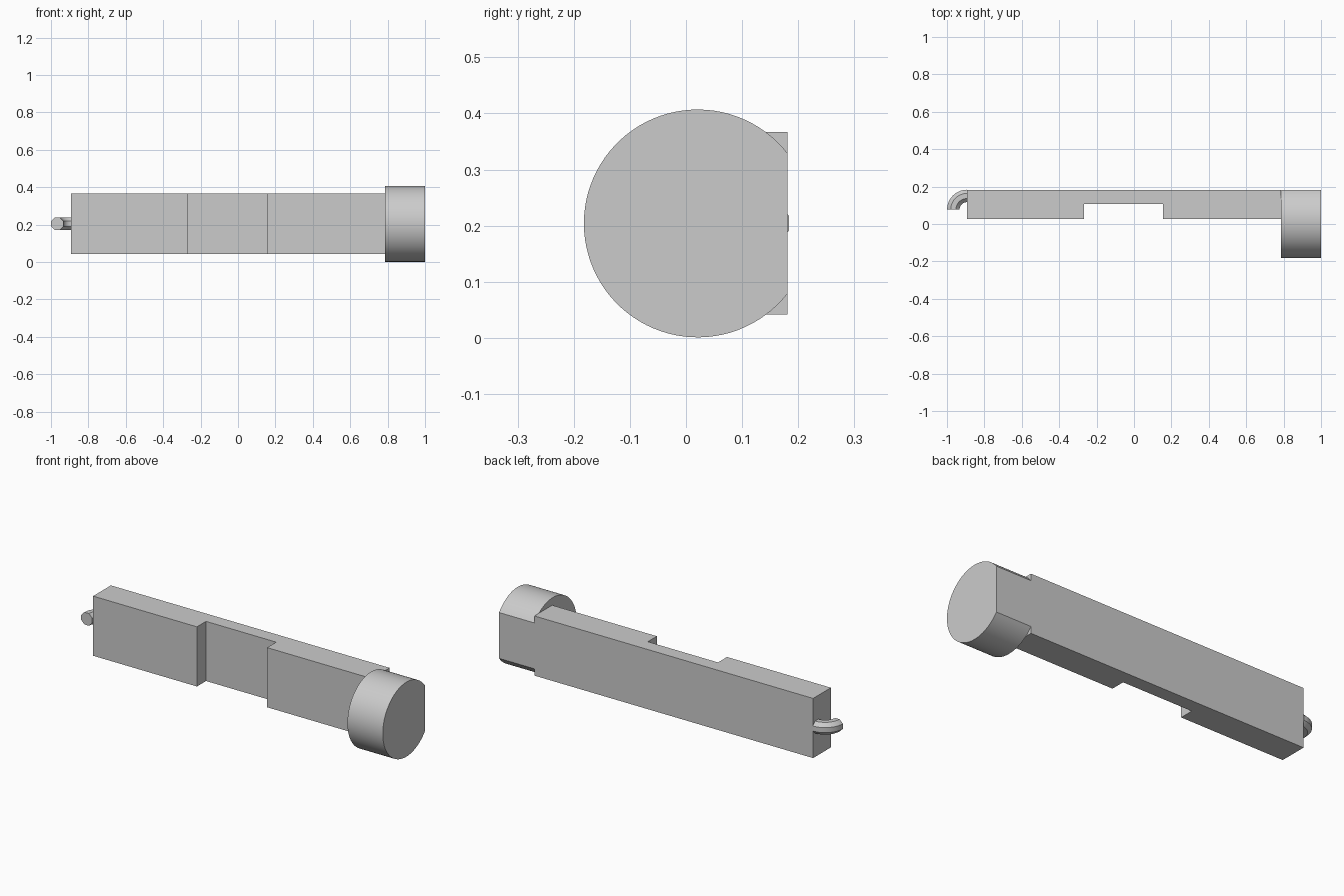
import bpy, bmesh
from math import pi, sin, cos, acos

if "Cube" in bpy.data.objects:
    bpy.data.objects.remove(bpy.data.objects["Cube"], do_unlink=True)

GREY = (0.6, 0.6, 0.6, 1)
grey = bpy.data.materials.new("plain_grey")
grey.use_nodes = True
grey.diffuse_color = GREY
grey.node_tree.nodes["Principled BSDF"].inputs["Base Color"].default_value = GREY

BACK = 0.181      # shared flat back plane
MID_Z = 0.204


def finish(name, bm, smooth=False):
    bmesh.ops.recalc_face_normals(bm, faces=bm.faces)
    mesh = bpy.data.meshes.new(name)
    bm.to_mesh(mesh)
    bm.free()
    obj = bpy.data.objects.new(name, mesh)
    bpy.context.collection.objects.link(obj)
    mesh.materials.append(grey)
    if smooth:
        bpy.ops.object.select_all(action='DESELECT')
        obj.select_set(True)
        bpy.context.view_layer.objects.active = obj
        bpy.ops.object.shade_smooth_by_angle(angle=pi / 6)
    return obj


def extrude_profile(name, points, offset, smooth=False):
    bm = bmesh.new()
    face = bm.faces.new([bm.verts.new(p) for p in points])
    new = bmesh.ops.extrude_face_region(bm, geom=[face])["geom"]
    verts = [v for v in new if isinstance(v, bmesh.types.BMVert)]
    bmesh.ops.translate(bm, vec=offset, verts=verts)
    return finish(name, bm, smooth)


# Long bar with a notch across its front
outline = [(-0.893, BACK), (-0.893, 0.028), (-0.267, 0.028), (-0.267, 0.106),
           (0.156, 0.106), (0.156, 0.028), (0.787, 0.028), (0.787, BACK)]
extrude_profile("notched_bar", [(x, y, 0.042) for x, y in outline], (0, 0, 0.325))

# Round end cap, cut flat along the back
radius, centre_y, steps = 0.203, 0.021, 72
start = acos((BACK - centre_y) / radius)
angles = [start + (2 * pi - 2 * start) * i / steps for i in range(steps + 1)]
extrude_profile("round_end_cap",
                [(0.787, centre_y + radius * cos(a), MID_Z + radius * sin(a)) for a in angles],
                (0.213, 0, 0), smooth=True)

# Quarter-turn hook with an eight-sided section
bm = bmesh.new()
bend, tube, sides, turns = 0.073, 0.036, 8, 16
rings = []
for i in range(turns + 1):
    a = pi / 2 * i / turns
    ring = []
    for j in range(sides):
        t = 2 * pi * (j + 0.5) / sides
        r = bend + tube * cos(t)
        ring.append(bm.verts.new((-0.893 - r * sin(a), 0.077 + r * cos(a), MID_Z + tube * sin(t))))
    rings.append(ring)
for r0, r1 in zip(rings, rings[1:]):
    for j in range(sides):
        k = (j + 1) % sides
        bm.faces.new((r0[j], r0[k], r1[k], r1[j]))
bm.faces.new(rings[0])
bm.faces.new(rings[-1])
finish("curved_hook", bm, smooth=True)
